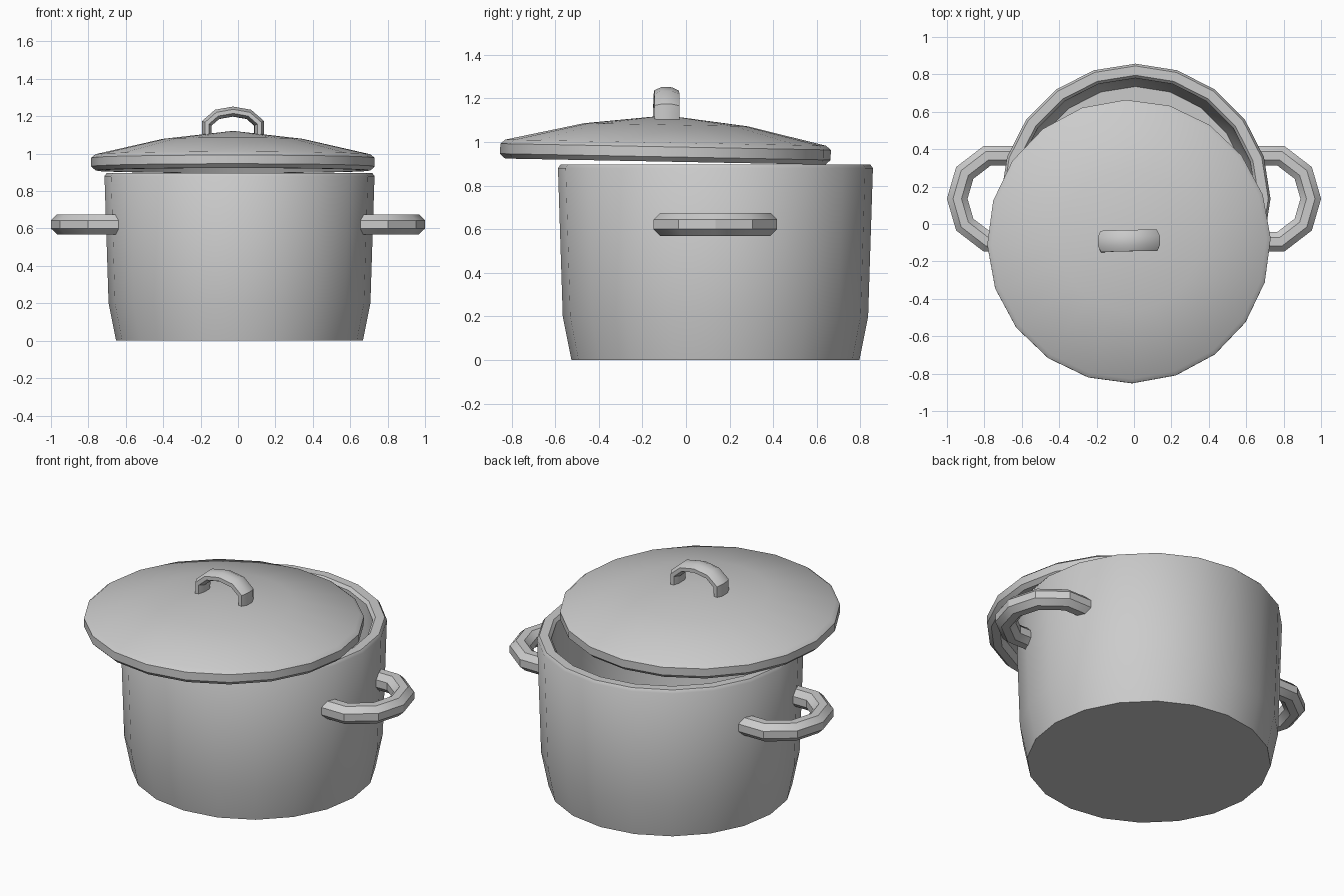
import bpy, bmesh, math
from mathutils import Vector, Matrix

if "Cube" in bpy.data.objects:
    bpy.data.objects.remove(bpy.data.objects["Cube"])

SIDES = 20


def finish(bm, name, matrix, angle=40):
    bmesh.ops.remove_doubles(bm, verts=bm.verts, dist=1e-5)
    bmesh.ops.recalc_face_normals(bm, faces=bm.faces)
    me = bpy.data.meshes.new(name)
    bm.to_mesh(me)
    bm.free()
    ob = bpy.data.objects.new(name, me)
    bpy.context.collection.objects.link(ob)
    ob.matrix_world = matrix
    bpy.ops.object.select_all(action='DESELECT')
    ob.select_set(True)
    bpy.context.view_layer.objects.active = ob
    bpy.ops.object.shade_smooth_by_angle(angle=math.radians(angle))
    return ob


def lathe(name, profile, matrix):
    """Spin an (r, z) profile, starting and ending on the axis, about z."""
    bm = bmesh.new()
    vs = [bm.verts.new((r, 0, z)) for r, z in profile]
    edges = [bm.edges.new(p) for p in zip(vs, vs[1:])]
    bmesh.ops.spin(bm, geom=vs + edges, cent=(0, 0, 0), axis=(0, 0, 1),
                   angle=2 * math.pi, steps=SIDES)
    return finish(bm, name, matrix)


def bent_bar(name, path, half_in, half_up, matrix, n=8):
    """Sweep an n-sided section along a path in the local xy plane."""
    bm = bmesh.new()
    pts = [Vector(p) for p in path]
    rings = []
    k = 1 / math.cos(math.pi / n)
    for i, p in enumerate(pts):
        a = (p - pts[i - 1]).normalized() if i else None
        b = (pts[i + 1] - p).normalized() if i < len(pts) - 1 else None
        a, b = a or b, b or a
        t = (a + b).normalized()
        side = Vector((-t.y, t.x)) / t.dot(a)      # mitred corner
        ring = []
        for j in range(n):
            ang = 2 * math.pi * (j + 0.5) / n
            q = p + side * (half_in * k * math.cos(ang))
            ring.append(bm.verts.new((q.x, q.y, half_up * k * math.sin(ang))))
        rings.append(ring)
    for r, s in zip(rings, rings[1:]):
        for j in range(n):
            bm.faces.new((r[j], r[j - 1], s[j - 1], s[j]))
    bm.faces.new(rings[0])
    bm.faces.new(rings[-1])
    return finish(bm, name, matrix, 30)


# Pot body: outer wall, rounded rim, inner wall and floor
pot_at = Matrix.Translation((0.008, 0.135, 0))
lathe("pot_body", [(0, 0), (0.66, 0), (0.70, 0.2), (0.722, 0.88), (0.71, 0.897),
                   (0.66, 0.897), (0.645, 0.88), (0.635, 0.2), (0.60, 0.06),
                   (0, 0.06)], pot_at)

# Side handles
loop = [(0.64, 0.23), (0.785, 0.23), (0.905, 0.138), (0.945, 0),
        (0.905, -0.138), (0.785, -0.23), (0.64, -0.23)]
for name, sx in (("left_handle", -1), ("right_handle", 1)):
    bent_bar(name, [(sx * x, y) for x, y in loop], 0.053, 0.053,
             Matrix.Translation((0, 0.135, 0.622)))

# Lid: domed shell with a thick rim, slid forward and slightly tilted
lid_at = (Matrix.Translation((-0.027, -0.095, 0.907))
          @ Matrix.Rotation(math.radians(-1.1), 4, 'X')
          @ Matrix.Rotation(math.radians(1.3), 4, 'Z'))
lathe("lid", [(0, 0.215), (0.375, 0.172), (0.735, 0.09), (0.758, 0.071),
              (0.758, 0.025), (0.735, 0.003), (0.69, 0.003), (0.67, 0.04),
              (0.36, 0.135), (0, 0.175)], lid_at)

# Lid handle: flattened arch standing on the dome
arch = [(-0.14, 0.19), (-0.14, 0.255), (-0.085, 0.303), (0, 0.318),
        (0.085, 0.303), (0.14, 0.255), (0.14, 0.19)]
bent_bar("lid_handle", arch, 0.026, 0.057,
         lid_at @ Matrix.Rotation(math.radians(90), 4, 'X'))
